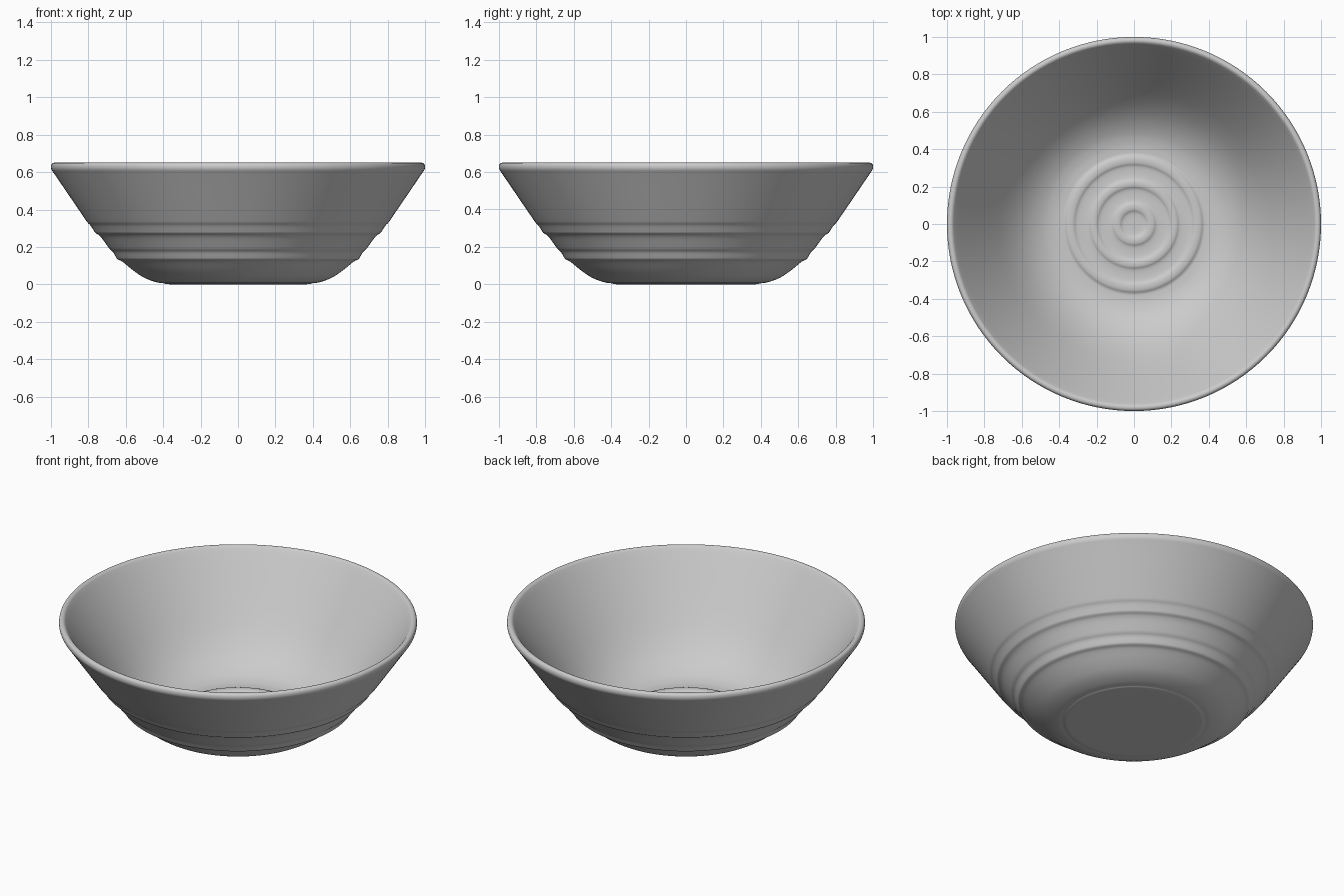
import bpy
import bmesh
import math
from mathutils import Vector, Matrix

SEGMENTS = 128

cube = bpy.data.objects.get("Cube")
if cube:
    bpy.data.objects.remove(cube, do_unlink=True)


def make_material(name, value):
    mat = bpy.data.materials.new(name)
    mat.use_nodes = True
    color = (value, value, value, 1)
    mat.diffuse_color = color
    bsdf = mat.node_tree.nodes["Principled BSDF"]
    bsdf.inputs["Base Color"].default_value = color
    bsdf.inputs["Roughness"].default_value = 0.6
    return mat


def soften(points, rounds=2):
    """Cut the corners of a profile, keeping its ends."""
    for _ in range(rounds):
        out = [points[0]]
        for a, b in zip(points, points[1:]):
            out += [a.lerp(b, 0.25), a.lerp(b, 0.75)]
        points = out + [points[-1]]
    return points


def lathe(name, profile, mat):
    """Turn a (radius, height) profile, whose ends lie on the axis."""
    bm = bmesh.new()
    verts = [bm.verts.new((p.x, 0, p.y)) for p in profile]
    edges = [bm.edges.new(pair) for pair in zip(verts, verts[1:])]
    bmesh.ops.spin(bm, geom=verts + edges, cent=(0, 0, 0), axis=(0, 0, 1),
                   angle=math.tau, steps=SEGMENTS, use_merge=True)
    bmesh.ops.remove_doubles(bm, verts=bm.verts, dist=0.0002)
    bmesh.ops.recalc_face_normals(bm, faces=bm.faces)
    mesh = bpy.data.meshes.new(name)
    bm.to_mesh(mesh)
    bm.free()
    mesh.materials.append(mat)
    obj = bpy.data.objects.new(name, mesh)
    bpy.context.collection.objects.link(obj)
    bpy.ops.object.select_all(action="DESELECT")
    obj.select_set(True)
    bpy.context.view_layer.objects.active = obj
    bpy.ops.object.shade_smooth_by_angle(angle=math.radians(40))
    return obj


# Underside and rounded foot
foot = [(0, 0), (0.36, 0), (0.385, 0.001), (0.395, 0.006), (0.43, 0.008),
        (0.5, 0.032), (0.56, 0.073), (0.61, 0.115)]

# Outer wall with two raised bands
wall = [(0.625, 0.126), (0.645, 0.133), (0.653, 0.146), (0.668, 0.174),
        (0.685, 0.187), (0.7, 0.208), (0.739, 0.262), (0.762, 0.273),
        (0.77, 0.286), (0.789, 0.316), (0.803, 0.328), (0.815, 0.345)]

# Rounded rim
rim = [(0.985, 0.595), (1, 0.616), (1, 0.638), (0.99, 0.65),
       (0.972, 0.65), (0.957, 0.632)]

# Inside wall down to the floor
inside = [(0.74, 0.31), (0.65, 0.195), (0.57, 0.12), (0.49, 0.073),
          (0.43, 0.056), (0.39, 0.053)]

# Floor with three raised rings
FLOOR, RING = 0.053, 0.011
floor = []
for outer, inner in ((0.372, 0.308), (0.245, 0.185), (0.122, 0.06)):
    floor += [(outer, FLOOR), (outer - 0.016, FLOOR + RING),
              (inner + 0.016, FLOOR + RING), (inner, FLOOR)]
floor.append((0, FLOOR))

gray = make_material("plain gray", 0.6)
points = [Vector(p) for p in foot + wall + rim + inside + floor]
lathe("bowl", soften(points), gray)
